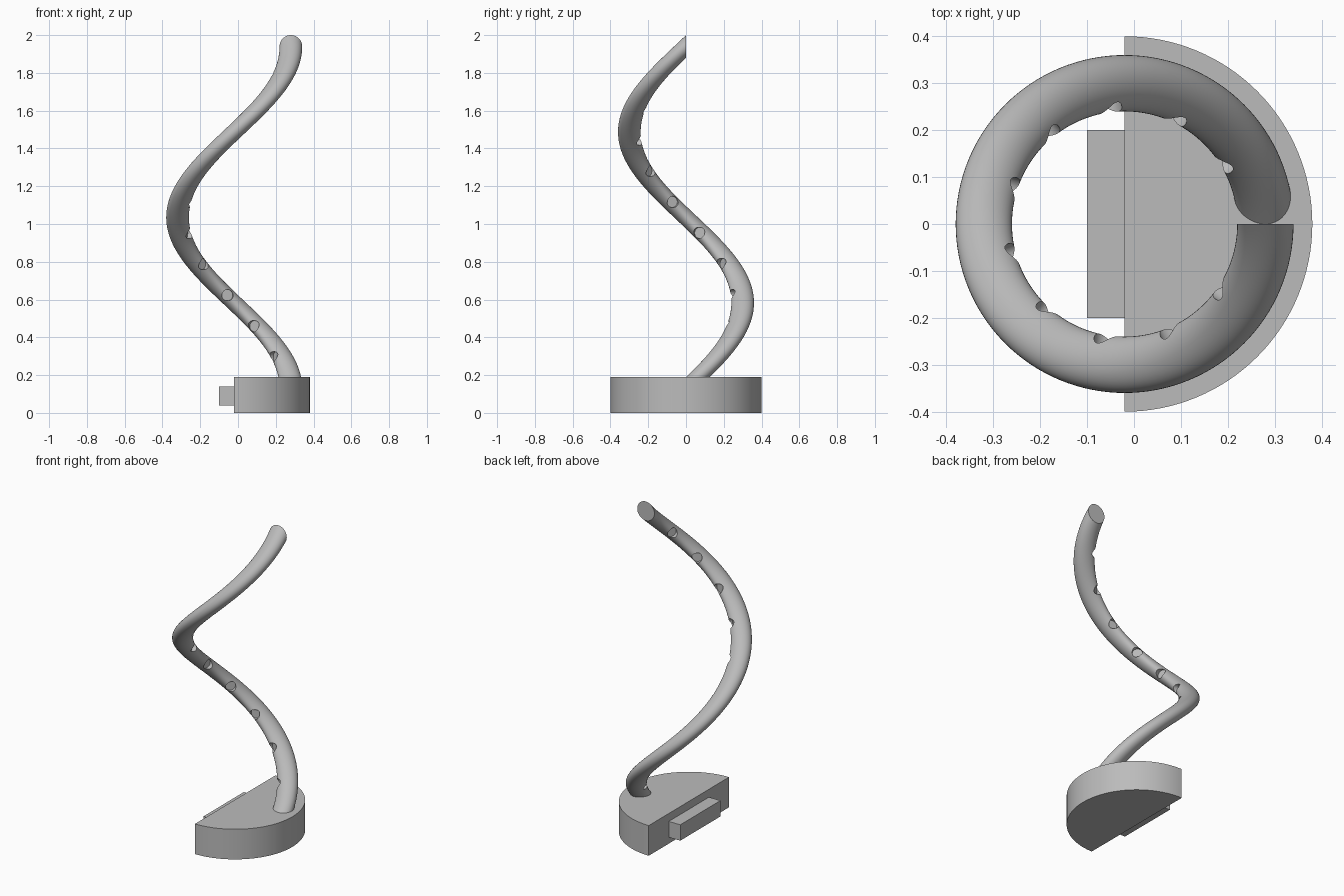
import bpy
import bmesh
from math import cos, sin, pi, tau
from mathutils import Matrix, Vector

cube = bpy.data.objects.get("Cube")
if cube:
    bpy.data.objects.remove(cube, do_unlink=True)

AXIS_X = -0.02          # vertical axis shared by the base and the spiral
RADIUS, TUBE = 0.30, 0.06
Z_START, RISE = 0.13, 1.81

grey = bpy.data.materials.new("plain grey")
grey.use_nodes = True
grey.diffuse_color = (0.5, 0.5, 0.5, 1)
grey.node_tree.nodes["Principled BSDF"].inputs["Base Color"].default_value = grey.diffuse_color


def finish(name, bm, smooth=False):
    """Turn a bmesh into a named object with the grey material."""
    bmesh.ops.recalc_face_normals(bm, faces=bm.faces[:])
    mesh = bpy.data.meshes.new(name)
    bm.to_mesh(mesh)
    bm.free()
    mesh.materials.append(grey)
    obj = bpy.data.objects.new(name, mesh)
    bpy.context.collection.objects.link(obj)
    if smooth:
        shade(obj)
    return obj


def activate(obj):
    bpy.ops.object.select_all(action="DESELECT")
    obj.select_set(True)
    bpy.context.view_layer.objects.active = obj


def shade(obj):
    activate(obj)
    bpy.ops.object.shade_smooth_by_angle(angle=pi / 6)


def on_spiral(angle, radius, dz=0.0):
    return Vector((AXIS_X + radius * cos(angle), radius * sin(angle),
                   Z_START + RISE * angle / tau + dz))


# Half-disc base
bm = bmesh.new()
arc = [-pi / 2 + pi * i / 64 for i in range(65)]
face = bm.faces.new([bm.verts.new((AXIS_X + 0.4 * cos(a), 0.4 * sin(a), 0)) for a in arc])
lift = bmesh.ops.extrude_face_region(bm, geom=[face])
bmesh.ops.translate(bm, vec=(0, 0, 0.19),
                    verts=[v for v in lift["geom"] if isinstance(v, bmesh.types.BMVert)])
finish("base", bm, smooth=True)

# Block on the flat side of the base
bm = bmesh.new()
bmesh.ops.create_cube(bm, size=1, matrix=Matrix.Translation((-0.06, 0, 0.09))
                      @ Matrix.Diagonal((0.08, 0.4, 0.1, 1)))
finish("rear_block", bm)

# Spiral arm: an upright circle carried one full turn around the axis
STEPS, SIDES = 128, 40
bm = bmesh.new()
rings = []
for i in range(STEPS + 1):
    angle = tau * i / STEPS
    rings.append([bm.verts.new(on_spiral(angle, RADIUS + TUBE * cos(t), TUBE * sin(t)))
                  for t in (tau * j / SIDES for j in range(SIDES))])
for a, b in zip(rings, rings[1:]):
    for j in range(SIDES):
        k = (j + 1) % SIDES
        bm.faces.new((a[j], a[k], b[k], b[j]))
bm.faces.new(rings[0])
bm.faces.new(rings[-1])
arm = finish("spiral_arm", bm)

# Ten round sockets sunk into the inner side of the arm
HOLES = 10
bm = bmesh.new()
for k in range(1, HOLES + 1):
    angle = tau * k / (HOLES + 1)
    turn = Matrix.Rotation(angle, 4, "Z") @ Matrix.Rotation(pi / 2, 4, "Y")
    bmesh.ops.create_cone(bm, cap_ends=True, segments=32, radius1=0.03, radius2=0.03,
                          depth=0.07,
                          matrix=Matrix.Translation(on_spiral(angle, 0.23)) @ turn)
cutter = finish("socket_cutter", bm)
cutter.hide_render = True
cut = arm.modifiers.new("sockets", "BOOLEAN")
cut.operation = "DIFFERENCE"
cut.solver = "EXACT"
cut.object = cutter
activate(arm)
bpy.ops.object.modifier_apply(modifier=cut.name)
bpy.data.objects.remove(cutter, do_unlink=True)
shade(arm)
